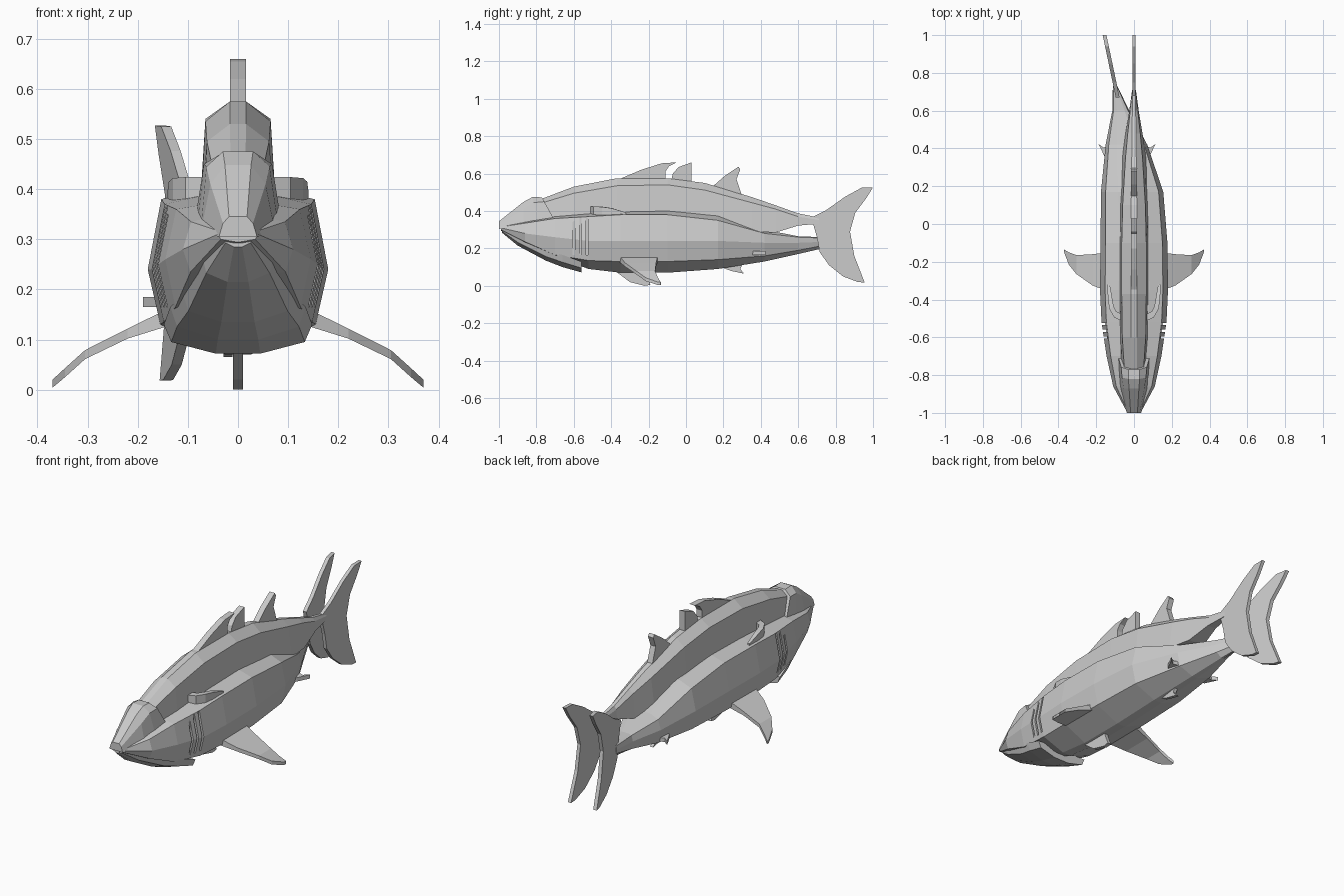
import bpy, bmesh
from mathutils import Vector


def loft(name, rings):
    """Skin a list of equal-length closed rings and cap both ends."""
    bm = bmesh.new()
    vs = [[bm.verts.new(p) for p in ring] for ring in rings]
    n = len(vs[0])
    for a, b in zip(vs, vs[1:]):
        for i in range(n):
            j = (i + 1) % n
            bm.faces.new((a[i], a[j], b[j], b[i]))
    bm.faces.new(vs[0])
    bm.faces.new(vs[-1])
    bmesh.ops.recalc_face_normals(bm, faces=bm.faces)
    me = bpy.data.meshes.new(name)
    bm.to_mesh(me)
    bm.free()
    ob = bpy.data.objects.new(name, me)
    bpy.context.collection.objects.link(ob)
    return ob


def section(y, cx, half, skew=0.0):
    """Symmetric ring from (x, z) half-profile points listed top to bottom."""
    top = half[0][1]
    pts = half + [(-x, z) for x, z in reversed(half)]
    return [(cx + x, y + skew * (top - z), z) for x, z in pts]


def fin(name, pts, thick, x=0.0, slope=0.0, y0=0.0):
    """Flat fin with a (y, z) outline, optionally swung sideways from y0."""
    return loft(name, [[(x + slope * (y - y0) + t, y, z) for y, z in pts]
                       for t in (-thick / 2, thick / 2)])


# Wide lower hull, its rear swung to one side: y, centre, half width, deck, edge, mid, chine, keel
hull_stations = [
    (-.99, 0, .04, .32, .315, .31, .30, .295),
    (-.86, 0, .11, .345, .335, .28, .235, .225),
    (-.70, 0, .145, .37, .36, .26, .165, .155),
    (-.52, 0, .172, .385, .37, .24, .135, .09),
    (-.35, 0, .18, .395, .38, .24, .13, .07),
    (-.10, 0, .177, .40, .38, .24, .13, .07),
    (.17, -.01, .165, .375, .35, .24, .14, .09),
    (.42, -.04, .11, .30, .28, .23, .16, .13),
    (.60, -.07, .045, .265, .26, .23, .19, .17),
    (.73, -.10, .012, .26, .255, .235, .215, .20)]
hull = loft("lower_hull", [
    section(y, c, [(.45 * w, zd), (.85 * w, ze), (w, zm), (.86 * w, zc), (.14 * w, zb)])
    for y, c, w, zd, ze, zm, zc, zb in hull_stations])

# Gill slits
for side in (-1, 1):
    for y in (-.60, -.565, -.53):
        bpy.ops.mesh.primitive_cube_add(size=1, location=(side * .19, y, .265))
        cutter = bpy.context.object
        cutter.name = "gill_cutter"
        cutter.scale = (.1, .011, .2)
        cutter.hide_render = True
        cutter.hide_viewport = False
        mod = hull.modifiers.new("gill", 'BOOLEAN')
        mod.operation = 'DIFFERENCE'
        mod.solver = 'EXACT'
        mod.object = cutter
        bpy.context.view_layer.objects.active = hull
        bpy.ops.object.modifier_apply(modifier="gill")
        bpy.data.objects.remove(cutter, do_unlink=True)

# Lower jaw: y, half width, top, bottom
loft("lower_jaw", [
    section(y, 0, [(w, zt), (.9 * w, .4 * zt + .6 * zb), (.3 * w, zb)])
    for y, w, zt, zb in [(-.985, .028, .305, .285), (-.90, .07, .26, .215),
                         (-.75, .11, .19, .135), (-.66, .135, .165, .10),
                         (-.56, .148, .13, .072)]])

# Narrow upper body: y, ridge half width, ridge z, shoulder, shoulder z, base, base z
loft("upper_body", [
    section(y, 0, [(a, za), (b, zb), (c, zc)])
    for y, a, za, b, zb, c, zc in [
        (-.78, .015, .462, .05, .44, .07, .30),
        (-.60, .016, .53, .062, .495, .078, .30),
        (-.37, .016, .575, .065, .535, .08, .30),
        (-.10, .016, .575, .065, .54, .08, .30),
        (.10, .015, .55, .06, .512, .078, .30),
        (.35, .012, .475, .045, .445, .065, .29),
        (.48, .010, .43, .033, .41, .045, .285),
        (.60, .009, .387, .02, .37, .025, .322),
        (.71, .008, .365, .01, .352, .01, .332)]])

# Head cap with a slanted rear edge
loft("head_cap", [
    section(y, 0, [(a, za), (b, zb), (c, zc)], skew)
    for y, a, za, b, zb, c, zc, skew in [
        (-1.0, .018, .345, .03, .332, .038, .305, 0),
        (-.87, .026, .448, .055, .41, .075, .31, 0),
        (-.82, .03, .475, .063, .445, .083, .31, .2),
        (-.77, .03, .473, .068, .45, .09, .31, .55)]])

# Fins along the back and belly
fin("front_dorsal_fin", [(-.37, .565), (-.24, .62), (-.13, .655), (-.05, .66),
                         (-.09, .64), (-.11, .61), (-.11, .56)], .032)
fin("middle_dorsal_fin", [(-.08, .56), (-.07, .60), (-.04, .635), (.03, .66), (.03, .55)], .03)
fin("rear_dorsal_fin", [(.13, .52), (.21, .59), (.28, .637), (.29, .622),
                        (.27, .57), (.30, .48)], .03)
fin("ventral_fin", [(-.38, .08), (-.30, .02), (-.22, 0), (-.19, .005), (-.22, .08)], .02)
fin("anal_fin", [(.16, .11), (.24, .08), (.31, .065), (.29, .09), (.31, .13)], .018, -.02)

# Paired tail fins: one straight, one swung aside with the lower hull
tail = [(.67, .365), (.75, .405), (.85, .476), (.94, .525), (1.0, .527), (.965, .47),
        (.905, .39), (.877, .29), (.90, .16), (.955, .018), (.92, .02),
        (.84, .05), (.765, .11), (.715, .18), (.70, .26)]
fin("upper_tail_fin", tail, .018)
fin("lower_tail_fin", tail, .02, -.097, -.21, .72)

for side, label in ((-1, "left"), (1, "right")):
    # Pectoral fins, drooping outward: x, z, leading y, trailing y, half thickness
    loft(label + "_pectoral_fin", [
        [(side * x, y0, z - t), (side * x, y1, z - t), (side * x, y1, z + t), (side * x, y0, z + t)]
        for x, z, y0, y1, t in [(.13, .148, -.36, -.15, .018), (.22, .112, -.325, -.16, .010),
                                (.305, .07, -.265, -.165, .009), (.345, .034, -.215, -.15, .009),
                                (.37, .012, -.15, -.135, .008)]])
    # Curved horns on the deck
    loft(label + "_deck_horn", [
        [(side * xo, yo, z0), (side * xi, yi, z0), (side * xi, yi, z1), (side * xo, yo, z1)]
        for xo, yo, xi, yi, z0, z1 in [
            (.07, -.51, .07, -.475, .37, .424), (.105, -.495, .095, -.462, .37, .424),
            (.13, -.45, .108, -.435, .37, .422), (.138, -.40, .115, -.395, .37, .415),
            (.141, -.32, .128, -.32, .37, .392)]])
    # Small pelvic fins near the swung tail
    outline = [(.07, .32), (.12, .36), (.152, .425), (.125, .405), (.07, .42)]
    loft(label + "_pelvic_fin", [[(-.037 + side * x, y, z) for x, y in outline]
                                 for z in (.165, .185)])
